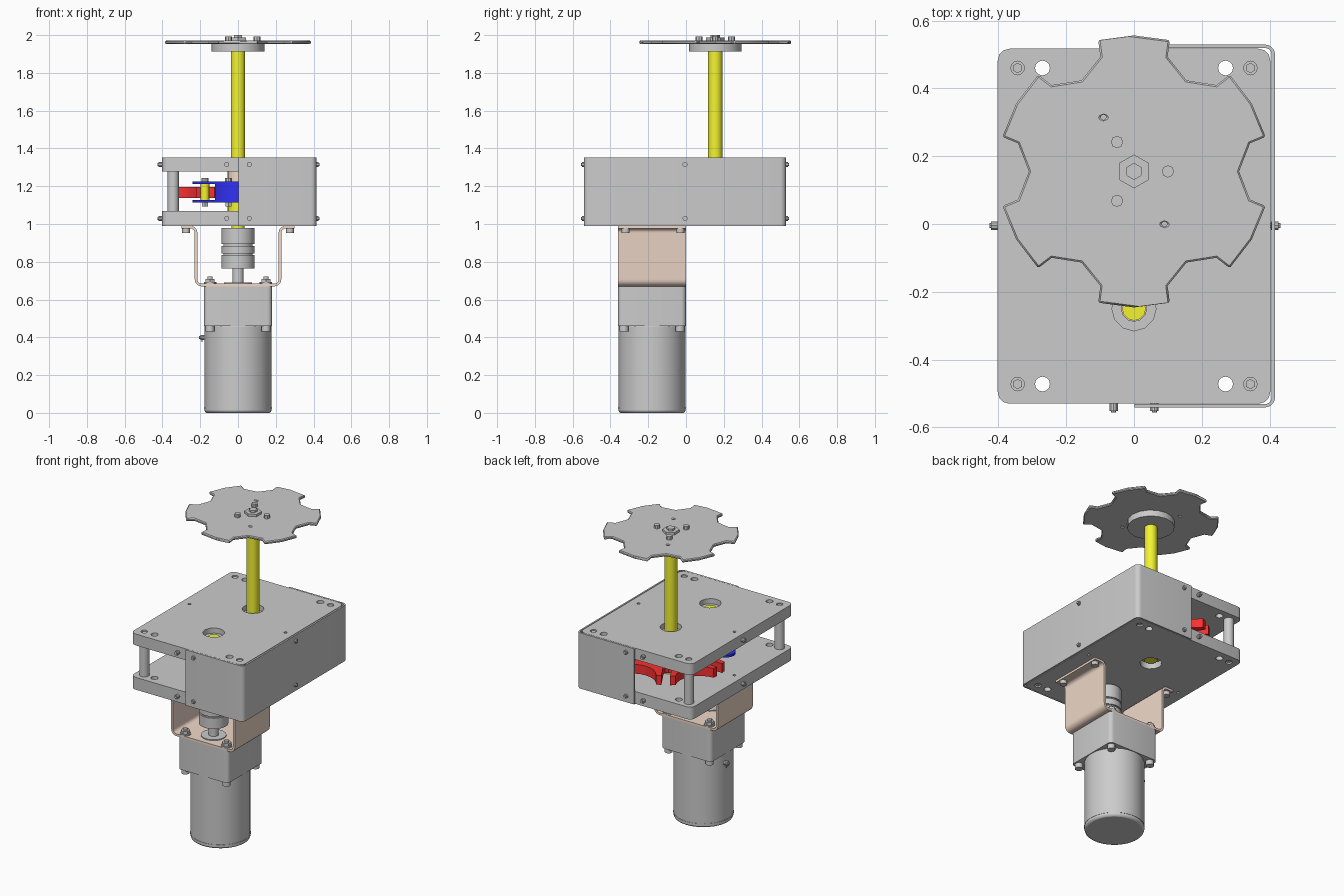
import bpy, bmesh, math
from math import cos, sin, pi, radians
from mathutils import Matrix, Vector
from mathutils.geometry import convex_hull_2d

if "Cube" in bpy.data.objects:
    bpy.data.objects.remove(bpy.data.objects["Cube"])

def material(name, rgb):
    m = bpy.data.materials.new(name)
    m.diffuse_color = (*rgb, 1)
    m.use_nodes = True
    m.node_tree.nodes["Principled BSDF"].inputs["Base Color"].default_value = m.diffuse_color
    return m

YELLOW = material("yellow", (0.9, 0.9, 0.03))
RED = material("red", (0.95, 0.03, 0.03))
BLUE = material("blue", (0.03, 0.03, 0.9))
COPPER = material("copper", (0.87, 0.69, 0.58))
WY, DY = 0.155, -0.25          # wheel and driver axes
C = WY - DY

def finish(name, bm, mat):
    bmesh.ops.remove_doubles(bm, verts=bm.verts, dist=1e-5)
    bmesh.ops.recalc_face_normals(bm, faces=bm.faces)
    me = bpy.data.meshes.new(name)
    bm.to_mesh(me)
    bm.free()
    ob = bpy.data.objects.new(name, me)
    bpy.context.collection.objects.link(ob)
    if mat:
        me.materials.append(mat)
    return ob

def circle(x, y, r, n=16, a0=0.0):
    return [(x + r * cos(a0 + 2 * pi * i / n), y + r * sin(a0 + 2 * pi * i / n)) for i in range(n)]

def prism(name, loops, z0, z1, mat=None, xf=Matrix()):
    """Extrude outlines (later ones are holes) from z0 to z1."""
    cu = bpy.data.curves.new(name, 'CURVE')
    cu.dimensions, cu.fill_mode = '2D', 'BOTH'
    cu.extrude = (z1 - z0) / 2
    for loop in loops:
        s = cu.splines.new('POLY')
        s.points.add(len(loop) - 1)
        for p, (x, y) in zip(s.points, loop):
            p.co = (x, y, 0, 1)
        s.use_cyclic_u = True
    tmp = bpy.data.objects.new("tmp", cu)
    bpy.context.collection.objects.link(tmp)
    bpy.context.view_layer.update()
    me = bpy.data.meshes.new_from_object(tmp.evaluated_get(bpy.context.evaluated_depsgraph_get()))
    bpy.data.objects.remove(tmp)
    bm = bmesh.new()
    bm.from_mesh(me)
    bpy.data.meshes.remove(me)
    bm.transform(xf @ Matrix.Translation((0, 0, (z0 + z1) / 2)))
    return finish(name, bm, mat)

def cyl(name, x, y, z0, z1, r, n=24, mat=None):
    bm = bmesh.new()
    bmesh.ops.create_cone(bm, cap_ends=True, segments=n, radius1=r, radius2=r, depth=z1 - z0,
                          matrix=Matrix.Translation((x, y, (z0 + z1) / 2)))
    return finish(name, bm, mat)

def screw(name, pos, axis, r=0.013, length=0.022):
    bm = bmesh.new()
    q = Vector(axis).to_track_quat('Z', 'Y').to_matrix().to_4x4()
    for rr, d in ((r, length), (r * 0.6, length * 1.5)):
        bmesh.ops.create_cone(bm, cap_ends=True, segments=10, radius1=rr, radius2=rr, depth=d,
                              matrix=Matrix.Translation(pos) @ q)
    return finish(name, bm, None)

def bevel(ob, w, seg=1):
    m = ob.modifiers.new("bevel", 'BEVEL')
    m.width, m.segments, m.limit_method, m.angle_limit = w, seg, 'ANGLE', radians(50)

def fillet(pts, r, n=5, closed=False):
    out = []
    for i, p in enumerate(pts):
        if not closed and i in (0, len(pts) - 1):
            out.append(p)
            continue
        p = Vector(p)
        u = (Vector(pts[i - 1]) - p).normalized() * r
        v = (Vector(pts[(i + 1) % len(pts)]) - p).normalized() * r
        for k in range(n + 1):
            a = k / n * pi / 2
            out.append(tuple(p + u * (1 - sin(a)) + v * (1 - cos(a))))
    return out

def strip(path, t):
    """Outline of a bent sheet of thickness t along an open path."""
    a, b = [], []
    for i, p in enumerate(path):
        d = Vector(path[min(i + 1, len(path) - 1)]) - Vector(path[max(i - 1, 0)])
        nrm = Vector((-d.y, d.x)).normalized() * t / 2
        a.append(tuple(Vector(p) + nrm))
        b.append(tuple(Vector(p) - nrm))
    return a + b[::-1]

def rect(x0, x1, y0, y1):
    return [(x0, y0), (x1, y0), (x1, y1), (x0, y1)]

# Motor, gearbox and its fasteners
MY = -0.18
bevel(cyl("motor_body", 0, MY, 0, 0.47, 0.177, 48), 0.012, 2)
cyl("motor_band", 0, MY, 0.022, 0.028, 0.179, 48)
prism("gearbox", [fillet(rect(-0.18, 0.18, -0.36, 0), 0.025, 4, True)], 0.46, 0.67)
for sx in (-1, 1):
    for sy in (-1, 1):
        x, y = sx * 0.148, MY + sy * 0.148
        cyl("gearbox_bolt", x, y, 0.43, 0.46, 0.024, 12)
        cyl("bracket_washer", x, y, 0.684, 0.692, 0.033, 16)
        cyl("bracket_nut", x, y, 0.692, 0.71, 0.028, 6)
        cyl("bracket_stud", x, y, 0.71, 0.722, 0.014, 12)
        cyl("flange_bolt", sx * 0.275, -0.175 + sy * 0.145, 0.953, 0.976, 0.021, 12)
screw("motor_terminal", (-0.183, MY + 0.03, 0.4), (-1, 0, 0), 0.013, 0.03)
prism("terminal_tab", [rect(-0.192, -0.188, MY + 0.02, MY + 0.04)], 0.375, 0.41)

# Copper bracket
path = [(-0.30, 0.983), (-0.222, 0.983), (-0.222, 0.677), (0.222, 0.677), (0.222, 0.983), (0.30, 0.983)]
prism("motor_bracket", [strip(fillet(path, 0.03), 0.014)], 0, 0.36, COPPER, Matrix.Rotation(pi / 2, 4, 'X'))

# Motor shaft and coupling
cyl("gearbox_boss", 0, DY, 0.67, 0.69, 0.075)
cyl("motor_shaft", 0, DY, 0.67, 0.80, 0.03)
for z0, z1, r in ((0.765, 0.835, 0.087), (0.835, 0.845, 0.078), (0.845, 0.883, 0.087),
                  (0.883, 0.893, 0.078), (0.893, 0.98, 0.087)):
    cyl("coupling_section", 0, DY, z0, z1, r, 32)

# Plates with bearings, posts
posts = [(sx * 0.343, y) for sx in (-1, 1) for y in (-0.472, 0.46)]
holes = [circle(x, y, 0.02, 12) for x, y in posts]
holes += [circle(sx * 0.27, y, 0.022, 12) for sx in (-1, 1) for y in (-0.472, 0.46)]
holes += [circle(sx * 0.345, -0.005, 0.01, 8) for sx in (-1, 1)]
holes += [circle(0, y, 0.065, 12) for y in (WY, DY)]
for name, z0, z1, b0, b1 in (("bottom_plate", 0.99, 1.07, 1.03, 1.07), ("top_plate", 1.278, 1.352, 1.278, 1.318)):
    prism(name, [fillet(rect(-0.402, 0.402, -0.53, 0.517), 0.035, 3, True)] + holes, z0, z1)
    for y in (WY, DY):
        prism("bearing", [circle(0, y, 0.065, 12), circle(0, y, 0.037, 12)], b0, b1)
    zc = (z0 + z1) / 2
    for x in (-0.06, 0.06):
        screw("front_screw", (x, -0.54, zc), (0, -1, 0))
        screw("back_screw", (x, 0.529, zc), (0, 1, 0))
    for x in (-0.41, 0.415):
        screw("side_screw", (x, -0.005, zc), (1, 0, 0))
for x, y in posts:
    cyl("corner_post", x, y, 1.07, 1.278, 0.03, 20)
    for z0, z1 in ((0.995, 1.07), (1.278, 1.347)):
        cyl("post_screw", x, y, z0, z1, 0.015, 6)

# Bent sheet cover around the right half
path = [(0.002, -0.536), (0.411, -0.536), (0.411, 0.524), (0.002, 0.524)]
prism("side_cover", [strip(fillet(path, 0.025), 0.01)], 0.99, 1.352)

# Slotted indexing wheel
LOCK, R, W = 0.145, 0.351, 0.026
outline = []
for k in range(6):
    A = k * pi / 3
    loc = [(R, -W), (0.2, -W), (0.184, -W * 0.7), (0.178, 0), (0.184, W * 0.7), (0.2, W), (R, W)]
    rot = lambda x, y, a: (x * cos(a) - y * sin(a), WY + x * sin(a) + y * cos(a))
    outline += [rot(x, y, A) for x, y in loc]
    for i in range(9):
        ph = radians(-58.4 + 116.8 * i / 8)
        outline.append(rot(C - LOCK * cos(ph), LOCK * sin(ph), A + pi / 6))
prism("index_wheel", [outline], 1.137, 1.197, RED)
cyl("wheel_shaft", 0, WY, 1.01, 1.93, 0.038, 24, YELLOW)

# Driver: lock disc, two arm plates, pin
PX, PY = -0.175, DY + 0.101
lock = [(0.14 * cos(radians(a)), DY + 0.14 * sin(radians(a))) for a in range(-150, 91, 12)]
lock += [(-0.03, DY + 0.03), (-0.06, DY - 0.02)]
prism("lock_disc", [lock], 1.128, 1.213, BLUE)
pts = circle(0, DY, 0.14, 24) + circle(PX, PY, 0.065, 16)
arm = [pts[i] for i in convex_hull_2d([Vector(p) for p in pts])]
for z0, z1 in ((1.113, 1.128), (1.211, 1.226)):
    prism("driver_arm", [arm], z0, z1, BLUE)
cyl("drive_pin", PX, PY, 1.113, 1.226, 0.023, 16, YELLOW)
for x, y in ((PX, PY), (-0.05, DY - 0.075), (0.06, DY + 0.07)):
    cyl("driver_bolt_head", x, y, 1.226, 1.243, 0.019, 10)
    cyl("driver_nut", x, y, 1.093, 1.113, 0.019, 6)
cyl("driver_shaft", 0, DY, 0.96, 1.325, 0.035, 12, YELLOW)
for y, zl, zh in ((DY, 1.113, 1.226), (WY, 1.137, 1.197)):
    cyl("lower_collar", 0, y, 1.07, zl, 0.055, 20, YELLOW)
    cyl("upper_bushing", 0, y, zh, 1.278, 0.055, 20, COPPER)

# Top notched disc with hub and fasteners
notch = [(0.388, -0.102), (0.342, -0.083), (0.31, 0), (0.342, 0.083), (0.388, 0.102)]
disc = []
for k in range(6):
    disc += [rot(x, y, k * pi / 3) for x, y in notch]
    disc.append(rot(0.401, 0, k * pi / 3 + pi / 6))
small = [circle(0.09, 0.0, 0.008, 8), circle(-0.09, 0.315, 0.008, 8)]
bevel(prism("notched_disc", [disc] + small, 1.953, 1.971), 0.005)
cyl("disc_hub", 0, WY, 1.913, 1.953, 0.14, 16)
cyl("centre_nut", 0, WY, 1.971, 1.987, 0.05, 6)
cyl("centre_stud", 0, WY, 1.987, 2.0, 0.025, 6)
for k in range(3):
    x, y = rot(0.1, 0, k * 2 * pi / 3)
    cyl("disc_bolt", x, y, 1.971, 1.993, 0.018, 8)

# Smooth the round parts, keep edges sharp
for ob in bpy.data.objects:
    ob.select_set(True)
bpy.context.view_layer.objects.active = bpy.data.objects["motor_body"]
bpy.ops.object.shade_smooth_by_angle(angle=radians(31))
